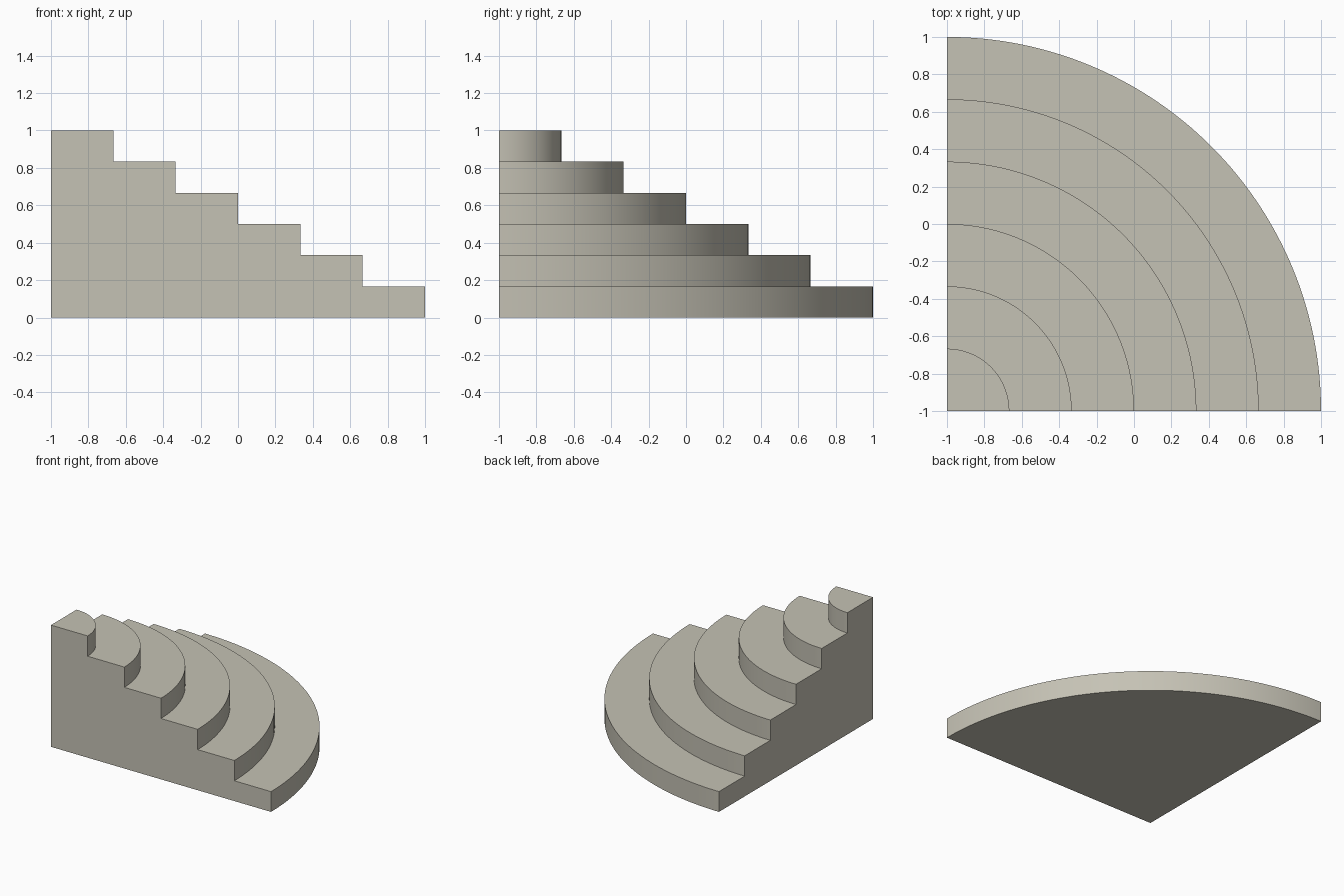
import bpy, bmesh, math

if "Cube" in bpy.data.objects:
    bpy.data.objects.remove(bpy.data.objects["Cube"])

STEPS, SEG = 6, 64
RUN, RISE = 2 / STEPS, 1 / STEPS

stone = bpy.data.materials.new("warm grey stone")
stone.diffuse_color = (0.56, 0.54, 0.46, 1)
stone.use_nodes = True
stone.node_tree.nodes["Principled BSDF"].inputs["Base Color"].default_value = stone.diffuse_color

# stepped profile (radius, height), from the bottom outer edge up to the top
profile = []
for k in range(STEPS, 0, -1):
    profile += [(k * RUN, (STEPS - k) * RISE), (k * RUN, (STEPS - k + 1) * RISE)]
    if k > 1:
        profile.append(((k - 1) * RUN, (STEPS - k + 1) * RISE))
# drop repeated points
profile = [p for i, p in enumerate(profile) if i == 0 or p != profile[i - 1]]

bm = bmesh.new()
axis_low = bm.verts.new((-1, -1, 0))
axis_top = bm.verts.new((-1, -1, 1))

# quarter-turn sweep of the profile around the corner
rows = []
for i in range(SEG + 1):
    a = math.pi / 2 * i / SEG
    rows.append([bm.verts.new((-1 + r * math.cos(a), -1 + r * math.sin(a), z)) for r, z in profile])
for a, b in zip(rows, rows[1:]):
    for j in range(len(profile) - 1):
        bm.faces.new((a[j], b[j], b[j + 1], a[j + 1]))

# top sector, bottom sector and the two straight walls
bm.faces.new([axis_top] + [r[-1] for r in rows])
bm.faces.new([axis_low] + [r[0] for r in reversed(rows)])
bm.faces.new([axis_low] + rows[0] + [axis_top])
bm.faces.new([axis_top] + rows[-1][::-1] + [axis_low])

bmesh.ops.remove_doubles(bm, verts=bm.verts, dist=1e-5)
bmesh.ops.recalc_face_normals(bm, faces=bm.faces)
mesh = bpy.data.meshes.new("corner_steps")
bm.to_mesh(mesh)
bm.free()
mesh.materials.append(stone)
steps = bpy.data.objects.new("corner_steps", mesh)
bpy.context.collection.objects.link(steps)

# smooth risers, sharp step edges
bpy.context.view_layer.objects.active = steps
steps.select_set(True)
bpy.ops.object.shade_smooth_by_angle(angle=math.radians(30))
